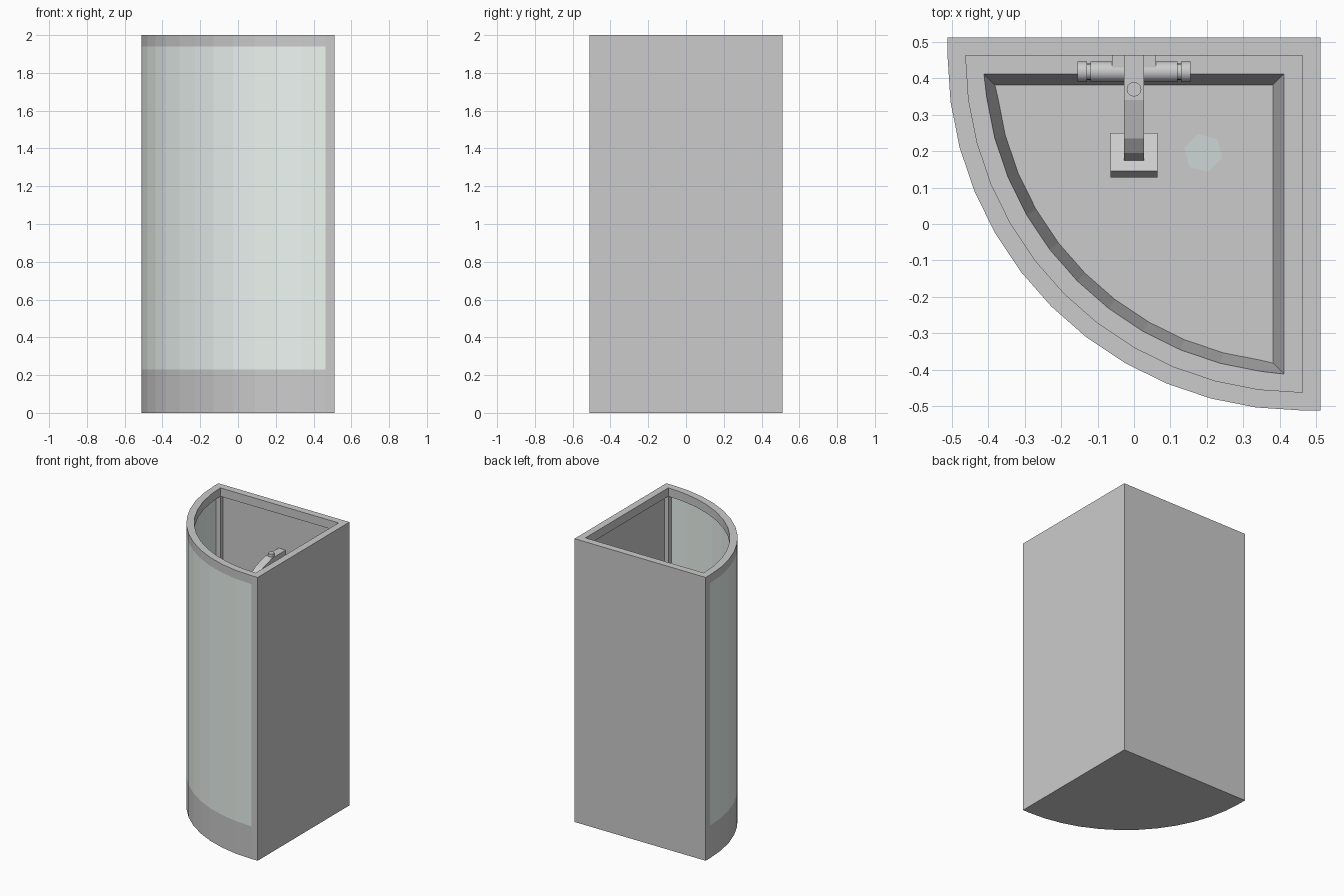
import bpy, bmesh, math
from mathutils import Matrix

if "Cube" in bpy.data.objects:
    bpy.data.objects.remove(bpy.data.objects["Cube"])

H = 0.512          # half width of the cabin
T = 0.05           # frame thickness
C = H - T          # centre of the curved front
R = H + C          # its radius
N = 12             # segments of the quarter arc
TRAY, TOP = 0.23, 1.94
PANEL = 0.02


def material(name, rgb):
    m = bpy.data.materials.new(name)
    m.diffuse_color = (*rgb, 1)
    m.use_nodes = True
    m.node_tree.nodes["Principled BSDF"].inputs["Base Color"].default_value = m.diffuse_color
    return m


def finish(name, bm, mat=None, smooth=False):
    bmesh.ops.remove_doubles(bm, verts=bm.verts, dist=1e-4)
    bmesh.ops.recalc_face_normals(bm, faces=bm.faces)
    me = bpy.data.meshes.new(name)
    bm.to_mesh(me)
    bm.free()
    ob = bpy.data.objects.new(name, me)
    bpy.context.collection.objects.link(ob)
    if mat:
        me.materials.append(mat)
    bpy.context.view_layer.objects.active = ob
    if smooth:
        ob.select_set(True)
        bpy.ops.object.shade_smooth_by_angle(angle=math.radians(35))
        ob.select_set(False)
    return ob


def arc(inset):
    r = R - inset
    angles = [math.pi * (1 + 0.5 * i / N) for i in range(N + 1)]
    return [(C + r * math.cos(a), C + r * math.sin(a)) for a in angles]


def outline(inset):
    c, e = H - inset, C - (R - inset)
    return ([(e, c)] + [(min(x, c), min(y, c)) for x, y in arc(inset)]
            + [(c, e), (c, c)])


def loft(name, rings, closed_path=False, closed_ring=True, mat=None):
    """Join rings of points; caps at both ends unless the path is closed."""
    bm = bmesh.new()
    vs = [[bm.verts.new(p) for p in ring] for ring in rings]
    n = len(vs[0])
    for k in range(len(vs) if closed_path else len(vs) - 1):
        a, b = vs[k], vs[(k + 1) % len(vs)]
        for i in range(n if closed_ring else n - 1):
            j = (i + 1) % n
            bm.faces.new((a[i], a[j], b[j], b[i]))
    if not closed_path:
        bm.faces.new(vs[0])
        bm.faces.new(vs[-1])
    elif not closed_ring:
        bm.faces.new([v[0] for v in vs])
        bm.faces.new([v[-1] for v in vs])
    return finish(name, bm, mat)


def at(points, z):
    return [(x, y, z) for x, y in points]


def box(name, lo, hi, mat=None):
    bm = bmesh.new()
    bmesh.ops.create_cube(bm, size=1)
    for v in bm.verts:
        v.co = [(a + b) / 2 + c * (b - a) for a, b, c in zip(lo, hi, v.co)]
    return finish(name, bm, mat)


def cylinder(name, loc, r, length, axis='Z', segs=20, mat=None, turn=0):
    bm = bmesh.new()
    bmesh.ops.create_cone(bm, cap_ends=True, segments=segs, radius1=r, radius2=r, depth=length)
    rot = Matrix.Rotation(math.pi / 2, 4, 'Y') if axis == 'X' else Matrix.Rotation(turn, 4, 'Z')
    bm.transform(Matrix.Translation(loc) @ rot)
    return finish(name, bm, mat, smooth=segs > 8)


glass = material("glass", (0.85, 0.92, 0.88))
drain_tint = material("drain_tint", (0.61, 0.68, 0.67))

# Tray with sunken basin
loft("shower_tray", [at(outline(i), z) for i, z in
                     ((0, 0), (0, TRAY), (0.1, TRAY), (0.13, 0.09))])

# Top rail
loft("top_rail", [at(outline(i), z) for i, z in
                  ((0, TOP), (0, 2), (T, 2), (T, TOP))], closed_path=True)

# Corner posts
for name, x, y in (("left_post", -H, C), ("corner_post", C, C), ("front_post", C, -H)):
    box(name, (x, y, TRAY), (x + T, y + T, TOP))

# Back and side wall panels
box("back_wall", (-C, H - PANEL, TRAY), (C, H, TOP))
box("side_wall", (H - PANEL, -C, TRAY), (H, C, TOP))

# Curved glass front
loft("curved_glass", [at(arc(i), z) for i, z in
                      ((0, TRAY), (0, TOP), (0.015, TOP), (0.015, TRAY))],
     closed_path=True, closed_ring=False, mat=glass)

# Drain in the basin floor
cylinder("drain", (0.19, 0.195, 0.09), 0.054, 0.008, segs=6, mat=drain_tint,
         turn=math.radians(15))

# Mixer with wall mount and two knobs
MZ, MY = 1.05, 0.418
box("mixer_mount", (-0.06, MY, MZ - 0.025), (0.06, H - PANEL, MZ + 0.025))
cylinder("mixer_body", (0, MY, MZ), 0.028, 0.24, 'X')
for side, s in (("left", -1), ("right", 1)):
    cylinder(side + "_knob_stem", (s * 0.125, MY, MZ), 0.022, 0.02, 'X')
    cylinder(side + "_knob", (s * 0.142, MY, MZ), 0.028, 0.026, 'X')

# Riser pipe and its foot on the mixer
box("riser_foot", (-0.028, 0.345, MZ - 0.025), (0.028, MY, MZ + 0.025))
cylinder("riser_pipe", (0, 0.37, (MZ + 1.7) / 2), 0.02, 1.7 - MZ)

# Bent shower arm
side_profile = [(H - PANEL, 1.68), (0.34, 1.68), (0.235, 1.65), (0.195, 1.62), (0.17, 1.55),
                (0.21, 1.54), (0.245, 1.59), (0.34, 1.625), (H - PANEL, 1.625)]
loft("shower_arm", [[(x, y, z) for y, z in side_profile] for x in (-0.028, 0.028)])

# Tilted square shower head
head = box("shower_head", (-0.064, -0.058, -0.02), (0.064, 0.058, 0.02))
head.location = (0, 0.189, 1.535)
head.rotation_euler.x = math.radians(-25)
